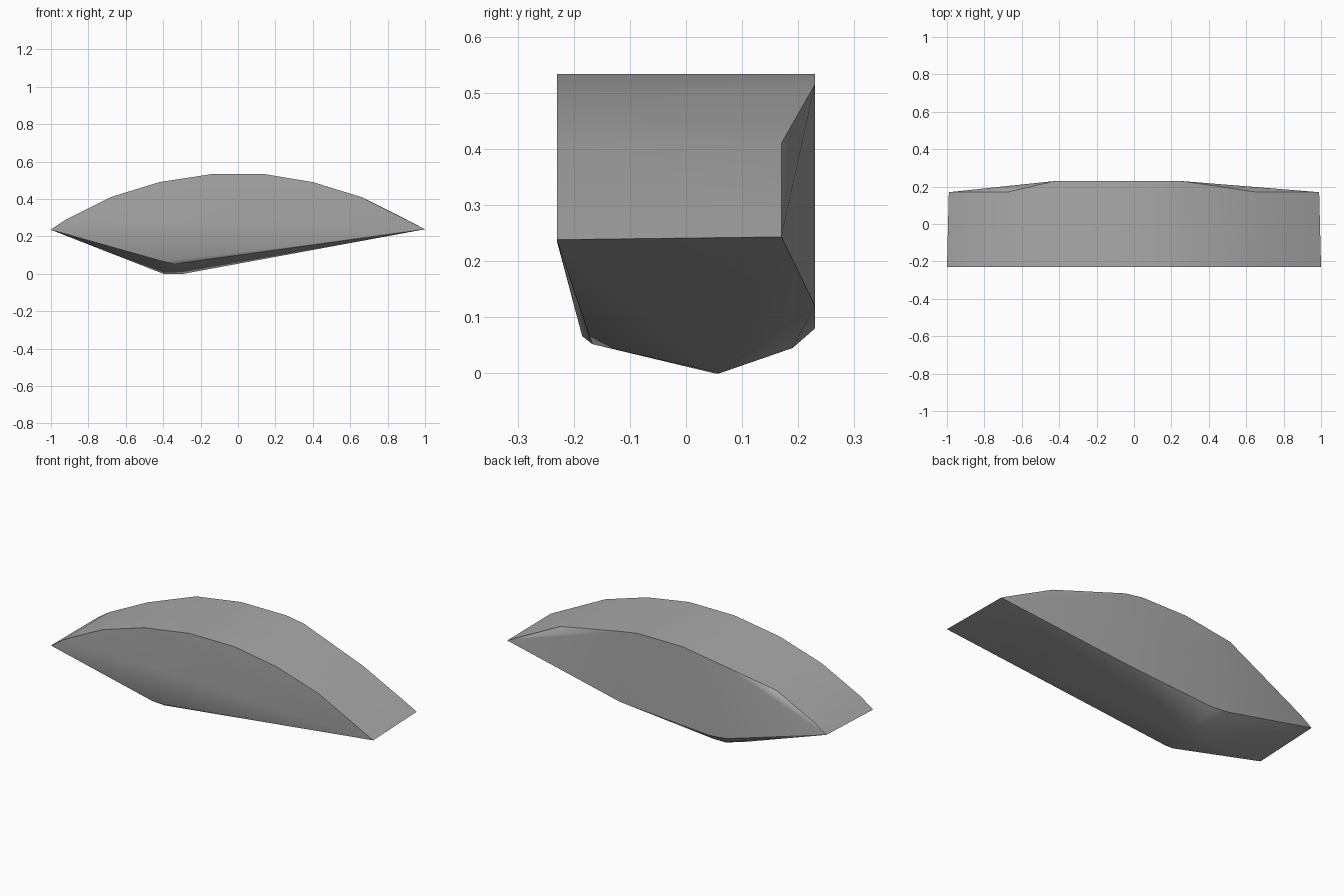
import bpy, bmesh
from math import radians

cube = bpy.data.objects.get("Cube")
if cube:
    bpy.data.objects.remove(cube)

grey = bpy.data.materials.new("plain grey")
grey.use_nodes = True
colour = (0.4, 0.4, 0.4, 1)
grey.diffuse_color = colour
grey.node_tree.nodes["Principled BSDF"].inputs["Base Color"].default_value = colour

FRONT, BACK, CORNER = -0.23, 0.23, 0.17

# Arched outline shared by the front rim and the back rim
arch = [(-1, .235), (-.92, .29), (-.68, .41), (-.42, .49), (-.14, .533),
        (.14, .533), (.4, .49), (.66, .41), (.9, .29), (1, .238)]
points = [(x, FRONT, z) for x, z in arch]

# Back rim: full depth in the middle, cut away towards both tips
points += [(x, BACK, z) for x, z in arch[3:6]] + [(.25, BACK, .515)]
points += [(x, CORNER, z) for x, z in arch[1:3] + arch[7:9]]
points += [(-.99, CORNER, .243), (.99, CORNER, .243)]

# Lower edge of the back face
points += [(.25, BACK, .12), (-.3, BACK, .08), (-.41, BACK, .09)]

# Off-centre keel with its front and back ridges
points += [(-.4, .05, 0), (-.29, .06, 0), (-.3, .19, .045), (-.38, .19, .045),
           (-.4, -.185, .066), (-.34, -.167, .052)]

# Faceted shell stretched over the points
bm = bmesh.new()
for p in points:
    bm.verts.new(p)
hull = bmesh.ops.convex_hull(bm, input=bm.verts[:])
unused = {g for g in hull["geom_interior"] + hull["geom_unused"]
          if isinstance(g, bmesh.types.BMVert)}
bmesh.ops.delete(bm, geom=list(unused), context='VERTS')
bmesh.ops.dissolve_limit(bm, angle_limit=radians(1), verts=bm.verts[:], edges=bm.edges[:])
bmesh.ops.recalc_face_normals(bm, faces=bm.faces[:])

mesh = bpy.data.meshes.new("arched_shell")
bm.to_mesh(mesh)
bm.free()
mesh.materials.append(grey)
shell = bpy.data.objects.new("arched_shell", mesh)
bpy.context.collection.objects.link(shell)

# Soft shading with the main rims kept sharp
bpy.ops.object.select_all(action='DESELECT')
shell.select_set(True)
bpy.context.view_layer.objects.active = shell
bpy.ops.object.shade_smooth_by_angle(angle=radians(30))
